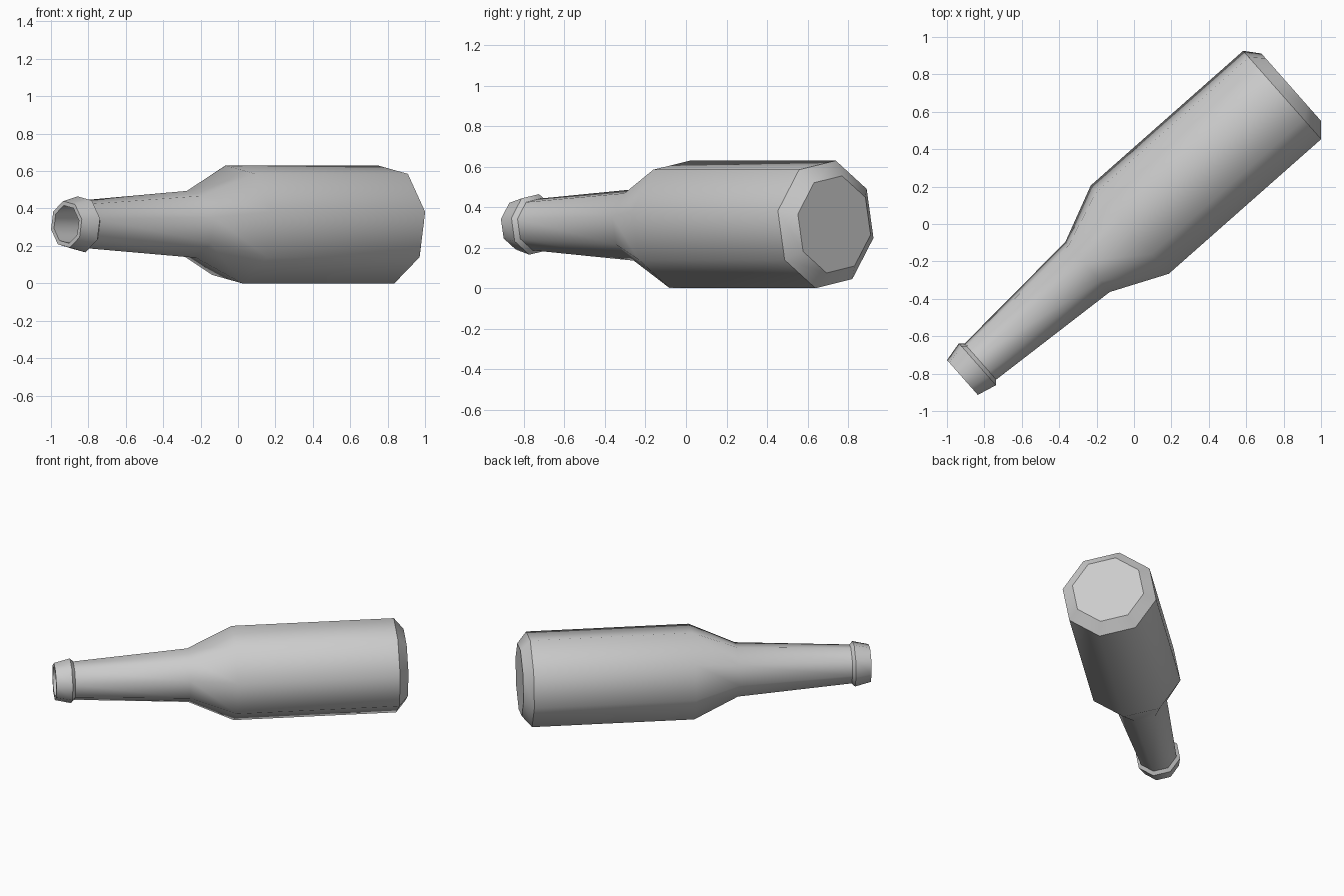
import bpy
import bmesh
from math import radians, sin, cos, pi
from mathutils import Matrix

if "Cube" in bpy.data.objects:
    bpy.data.objects.remove(bpy.data.objects["Cube"], do_unlink=True)

SIDES = 8
TURN = radians(12)      # roll of the octagon about its own axis

# One flat grey for the whole bottle
grey = bpy.data.materials.new("light grey")
grey.use_nodes = True
colour = (0.6, 0.6, 0.6, 1)
grey.diffuse_color = colour
grey.node_tree.nodes["Principled BSDF"].inputs["Base Color"].default_value = colour

# Profile from base to mouth and back inside: distance, radius, sharp crease
profile = [
    (0.0, 0.245, True),     # base disc
    (0.064, 0.322, True),   # base chamfer
    (1.151, 0.322, False),  # shoulder start
    (1.452, 0.183, False),  # neck start
    (2.217, 0.131, True),   # neck end
    (2.238, 0.153, True),   # lip collar
    (2.345, 0.127, True),   # mouth rim outside
    (2.345, 0.103, True),   # mouth rim inside
    (1.5, 0.14, True),      # neck hollow
]


def lathe(name, points, matrix):
    bm = bmesh.new()
    rings = []
    for dist, radius, sharp in points:
        ring = []
        for i in range(SIDES):
            a = TURN + 2 * pi * i / SIDES
            ring.append(bm.verts.new((-dist, -radius * cos(a), radius * sin(a))))
        rings.append(ring)
    for lower, upper in zip(rings, rings[1:]):
        for i in range(SIDES):
            j = (i + 1) % SIDES
            bm.faces.new((lower[i], lower[j], upper[j], upper[i]))
    # Close the base and the bottom of the hollow
    bm.faces.new(rings[0])
    bm.faces.new(rings[-1])
    bmesh.ops.recalc_face_normals(bm, faces=bm.faces)
    for face in bm.faces:
        face.smooth = True
    for ring, (_, _, sharp) in zip(rings, points):
        for i in range(SIDES):
            bm.edges.get((ring[i], ring[(i + 1) % SIDES])).smooth = not sharp
    bm.transform(matrix)
    mesh = bpy.data.meshes.new(name)
    bm.to_mesh(mesh)
    bm.free()
    mesh.materials.append(grey)
    obj = bpy.data.objects.new(name, mesh)
    bpy.context.collection.objects.link(obj)
    return obj


# Bottle lying on its side, mouth toward the front right
place = Matrix.Translation((0.84, 0.732, 0.315)) @ Matrix.Rotation(radians(41.46), 4, "Z")
lathe("bottle", profile, place)
